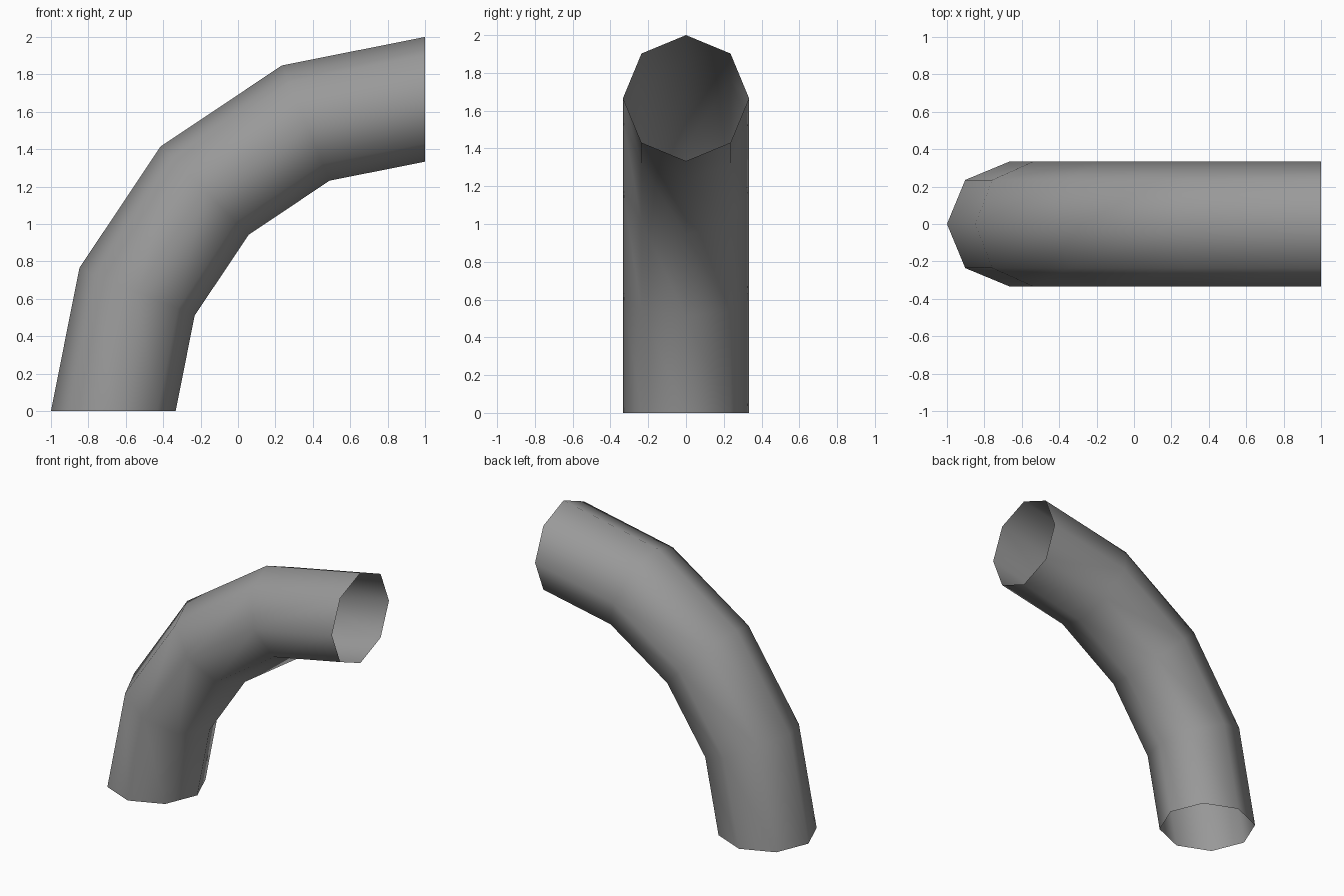
import bpy, bmesh, math

if "Cube" in bpy.data.objects:
    bpy.data.objects.remove(bpy.data.objects["Cube"])

# Quarter-turn open pipe elbow: bend centre at x = 1, z = 0
BEND, TUBE, SIDES, STEPS = 5 / 3, 1 / 3, 8, 4

grey = bpy.data.materials.new("grey")
grey.diffuse_color = (0.32, 0.32, 0.32, 1)
grey.use_nodes = True
grey.node_tree.nodes["Principled BSDF"].inputs["Base Color"].default_value = grey.diffuse_color

bm = bmesh.new()

# One octagonal ring per step of the bend
rings = []
for i in range(STEPS + 1):
    a = math.pi / 2 * i / STEPS
    ring = []
    for j in range(SIDES):
        t = 2 * math.pi * j / SIDES
        r = BEND + TUBE * math.cos(t)
        ring.append(bm.verts.new((1 - r * math.cos(a), TUBE * math.sin(t), r * math.sin(a))))
    rings.append(ring)

# Skin between rings, ends left open
for low, high in zip(rings, rings[1:]):
    for j in range(SIDES):
        k = (j + 1) % SIDES
        face = bm.faces.new((low[j], high[j], high[k], low[k]))
        face.smooth = True

# Make sure faces point away from the tube's centre line
bm.normal_update()
f = bm.faces[:][0]
c = f.calc_center_median()
radial = math.hypot(c.x - 1, c.z)
out = (c.x - 1) / radial * (radial - BEND) * f.normal.x + c.y * f.normal.y + c.z / radial * (radial - BEND) * f.normal.z
if out < 0:
    bmesh.ops.reverse_faces(bm, faces=bm.faces[:])

mesh = bpy.data.meshes.new("pipe_elbow")
bm.to_mesh(mesh)
bm.free()
mesh.materials.append(grey)
bpy.context.collection.objects.link(bpy.data.objects.new("pipe_elbow", mesh))
